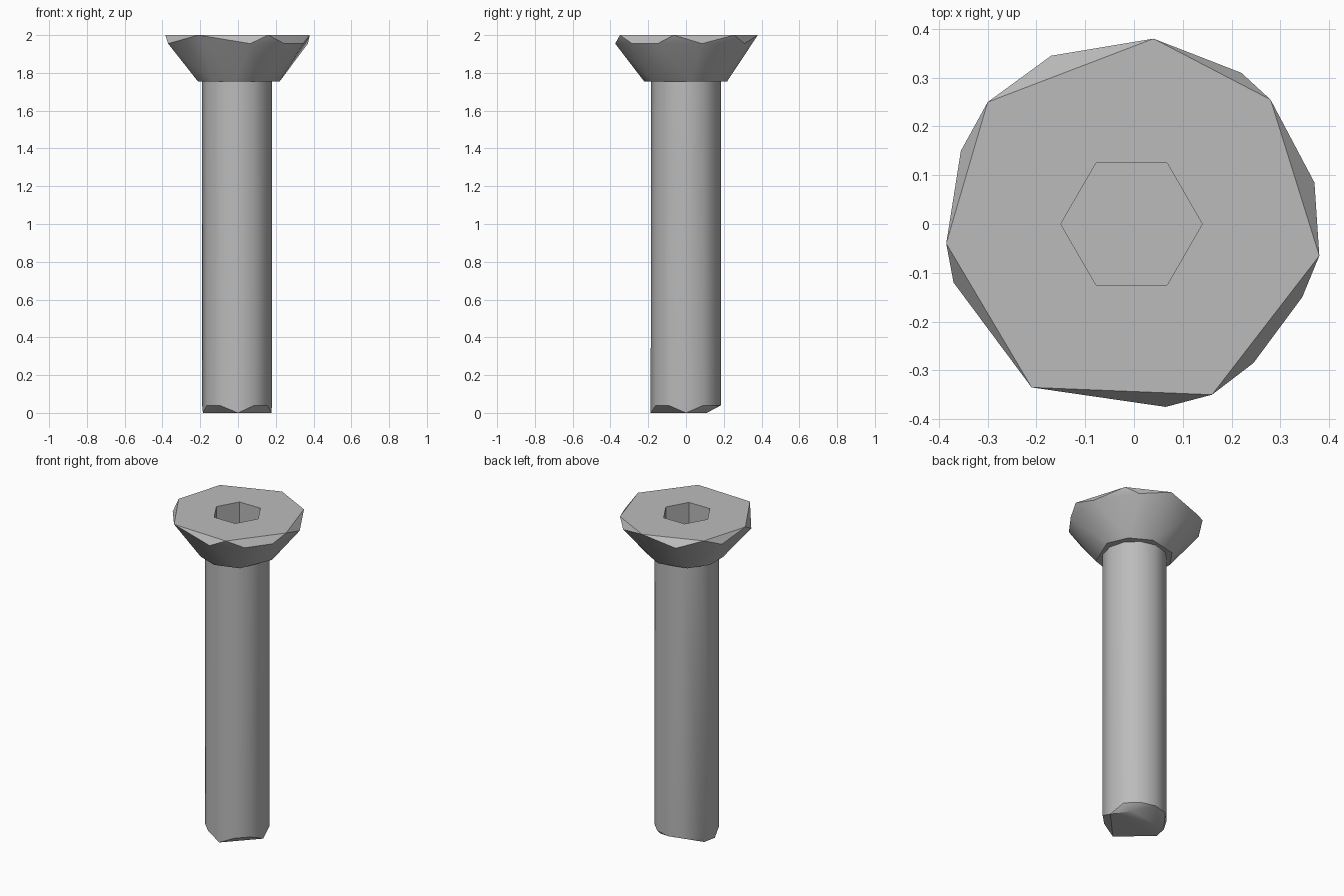
import bpy, bmesh
from math import cos, sin, radians

cube = bpy.data.objects.get("Cube")
if cube:
    bpy.data.objects.remove(cube)

steel = bpy.data.materials.new("grey_steel")
steel.use_nodes = True
GREY = (0.5, 0.5, 0.5, 1)
steel.diffuse_color = GREY
steel.node_tree.nodes["Principled BSDF"].inputs["Base Color"].default_value = GREY


def ring(angles, radius, z, x=0, y=0):
    return [(x + radius * cos(radians(a)), y + radius * sin(radians(a)), z) for a in angles]


def at_height(points, z):
    return [(x, y, z) for x, y in points]


def hull_part(name, points):
    """Faceted convex solid around a stack of outlines."""
    bm = bmesh.new()
    for p in points:
        bm.verts.new(p)
    bmesh.ops.convex_hull(bm, input=bm.verts[:])
    bmesh.ops.dissolve_limit(bm, angle_limit=radians(1), verts=bm.verts[:], edges=bm.edges[:])
    bmesh.ops.recalc_face_normals(bm, faces=bm.faces[:])
    mesh = bpy.data.meshes.new(name)
    bm.to_mesh(mesh)
    bm.free()
    obj = bpy.data.objects.new(name, mesh)
    bpy.context.collection.objects.link(obj)
    mesh.materials.append(steel)
    return obj


def smooth(obj):
    bpy.ops.object.select_all(action='DESELECT')
    obj.select_set(True)
    bpy.context.view_layer.objects.active = obj
    bpy.ops.object.shade_smooth_by_angle(angle=radians(32))


# Countersunk head: seven-sided top, irregular rim, narrow neck
top = [(0.04, 0.38), (0.28, 0.255), (0.38, -0.065), (0.16, -0.35),
       (-0.21, -0.335), (-0.385, -0.04), (-0.3, 0.25)]
rim = [(-0.17, 0.345), (0.22, 0.31), (0.37, 0.085), (0.345, -0.15),
       (0.245, -0.285), (0.065, -0.375), (-0.37, -0.12), (-0.355, 0.15)]
neck = [6, 42, 79, 127, 163, 197, 232, 267, 308]
head = hull_part("screw_head", at_height(top, 2) + at_height(rim, 1.955)
                 + ring(neck, 0.222, 1.755))

# Hexagonal socket cut into the head
hexagon = range(0, 360, 60)
cutter = hull_part("socket_cutter", ring(hexagon, 0.145, 1.84, -0.005)
                   + ring(hexagon, 0.145, 2.1, -0.005))
cut = head.modifiers.new("socket", 'BOOLEAN')
cut.operation = 'DIFFERENCE'
cut.solver = 'EXACT'
cut.object = cutter
bpy.context.view_layer.objects.active = head
head.select_set(True)
bpy.ops.object.modifier_apply(modifier=cut.name)
bpy.data.objects.remove(cutter)
smooth(head)

# Shaft with an unevenly chamfered tip
sides = range(0, 360, 30)
tip = [(0, -0.187), (0.176, 0), (0.1, 0.11), (-0.17, 0.06), (-0.186, -0.02)]
shaft = hull_part("screw_shaft", ring(sides, 0.185, 1.8, -0.005)
                  + ring(sides, 0.185, 0.04, -0.005) + at_height(tip, 0))
smooth(shaft)
